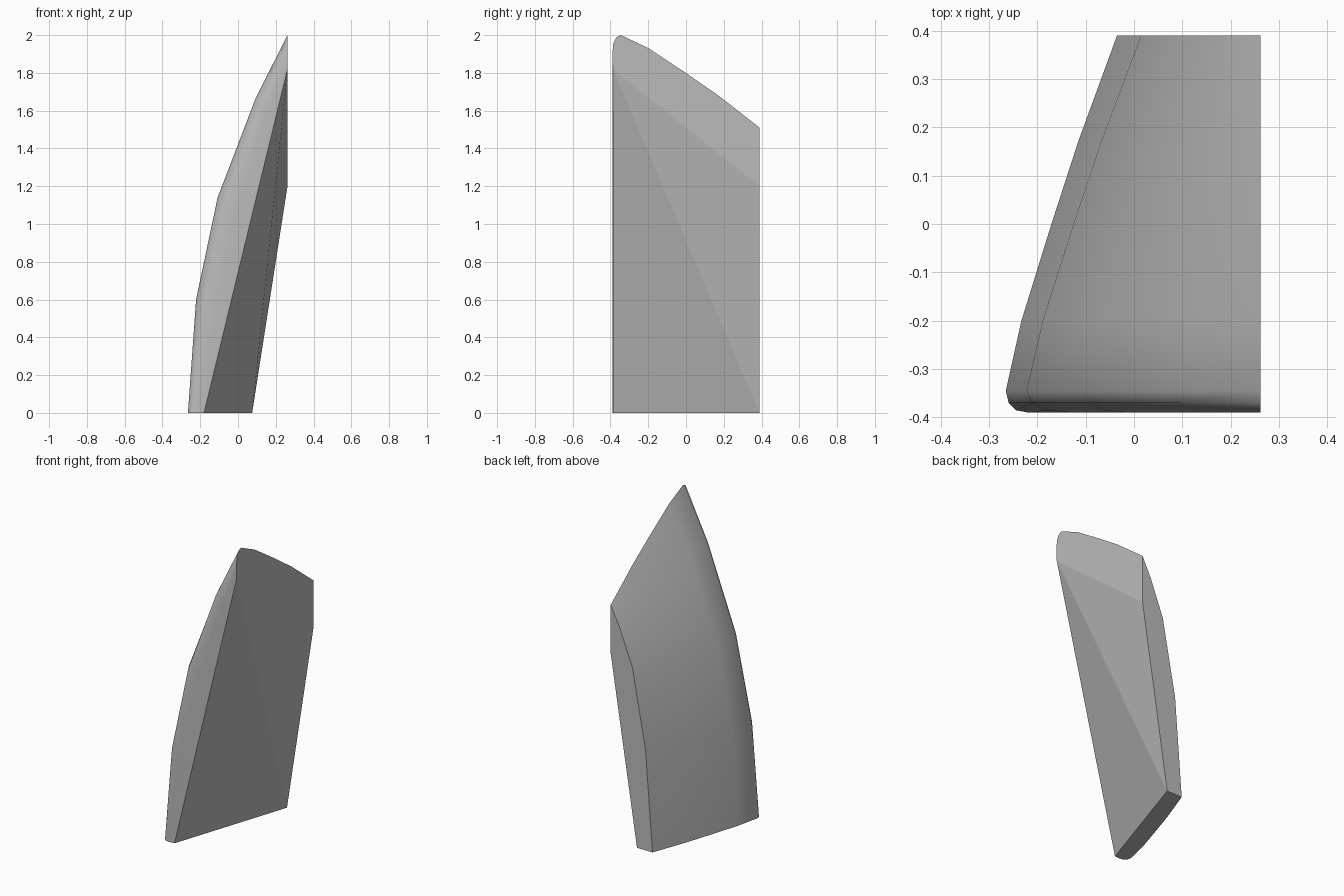
import bpy
import bmesh
from mathutils import Vector

cube = bpy.data.objects.get("Cube")
if cube:
    bpy.data.objects.remove(cube, do_unlink=True)

# One plain grey
grey = bpy.data.materials.new("plain_grey")
grey.use_nodes = True
grey.diffuse_color = (0.5, 0.5, 0.5, 1)
grey.node_tree.nodes["Principled BSDF"].inputs["Base Color"].default_value = (0.5, 0.5, 0.5, 1)

# Guide profiles (x, z) running from the base up to the flat upright side
SIDE = 0.262
BACK = 0.39
crest = [(-0.265, 0), (-0.222, 0.6), (-0.108, 1.14), (0.095, 1.67), (SIDE, 2.0)]
rear = [(-0.035, 0), (0.015, 0.65), (0.108, 1.15), (0.2, 1.385), (SIDE, 1.51)]
foot, head = Vector((-0.18, 0)), Vector((SIDE, 1.82))
inner = [foot.lerp(head, z / 2) for x, z in crest]

# Each row: depth, guide blended towards, blend amount
rows = [
    (-0.387, inner, 1.0), (-0.39, inner, 0.55), (-0.385, inner, 0.25),
    (-0.37, inner, 0.07), (-0.345, rear, 0.0), (-0.2, rear, 0.14),
    (0.0, rear, 0.41), (0.17, rear, 0.65), (BACK, rear, 1.0),
]

bm = bmesh.new()
grid = []
for y, target, blend in rows:
    line = []
    for a, b in zip(crest, target):
        p = Vector(a).lerp(Vector(b), blend)
        line.append(bm.verts.new((p.x, y, p.y)))
    grid.append(line)

# Smooth curved outer shell
for low, high in zip(grid, grid[1:]):
    for i in range(len(low) - 1):
        face = bm.faces.new((low[i], low[i + 1], high[i + 1], high[i]))
        face.smooth = True

# Flat underside, rear, upright side and the two folded triangles
knee = bm.verts.new((SIDE, BACK, 1.2))
heel = bm.verts.new((0.075, BACK, 0))
bm.faces.new([line[0] for line in grid] + [heel])
bm.faces.new([line[-1] for line in grid] + [knee])
bm.faces.new(grid[-1] + [knee, heel])
bm.faces.new((grid[0][-1], knee, heel))
bm.faces.new(grid[0] + [heel])
bmesh.ops.recalc_face_normals(bm, faces=bm.faces[:])

mesh = bpy.data.meshes.new("curved_shard")
bm.to_mesh(mesh)
bm.free()
mesh.materials.append(grey)
shard = bpy.data.objects.new("curved_shard", mesh)
bpy.context.collection.objects.link(shard)
